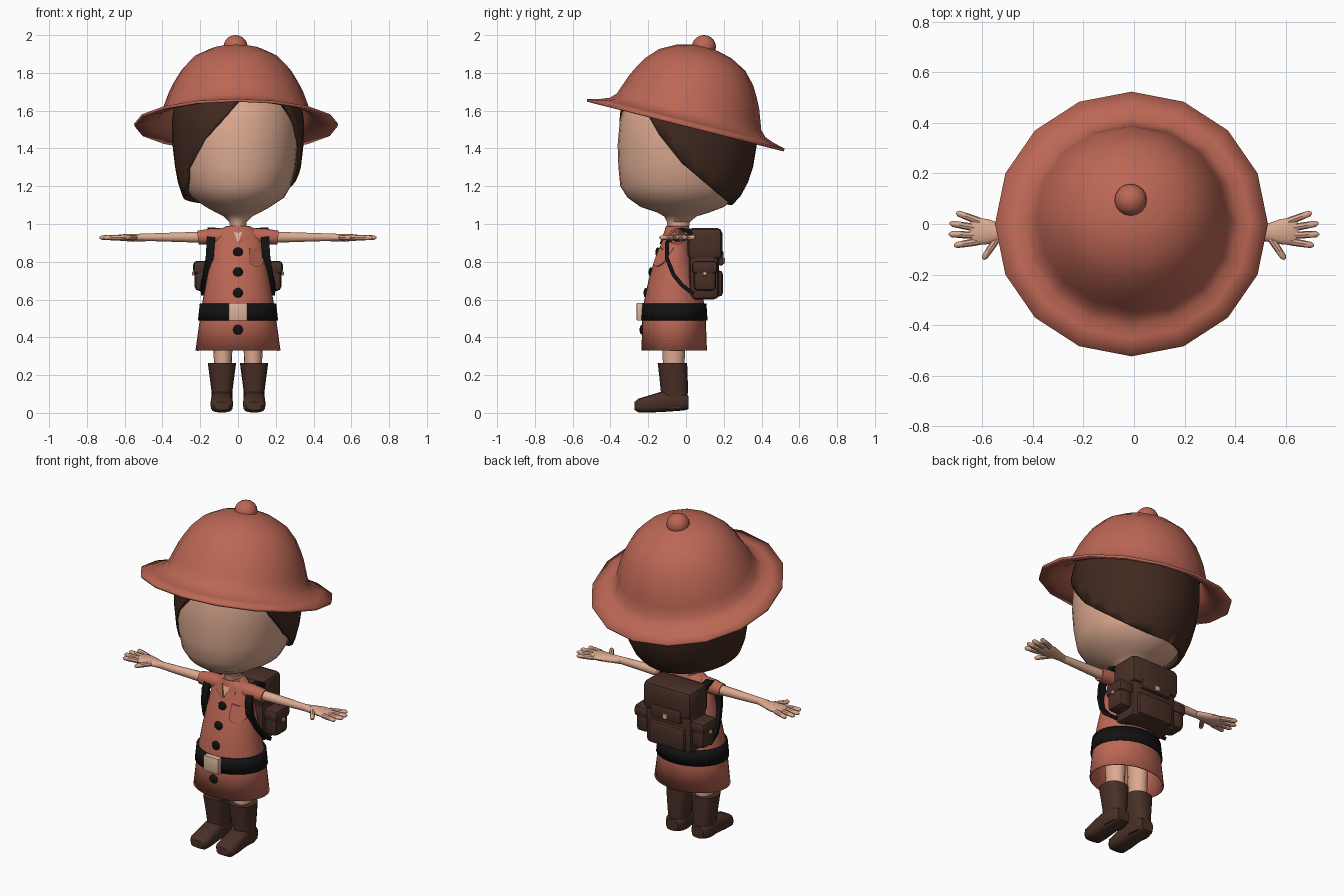
import bpy, bmesh, math
from mathutils import Vector as V

if "Cube" in bpy.data.objects:
    bpy.data.objects.remove(bpy.data.objects["Cube"])


def material(name, rgb):
    m = bpy.data.materials.new(name)
    m.use_nodes = True
    m.diffuse_color = (*rgb, 1)
    bsdf = m.node_tree.nodes["Principled BSDF"]
    bsdf.inputs["Base Color"].default_value = (*rgb, 1)
    bsdf.inputs["Roughness"].default_value = 0.8
    return m


CLOTH = material("terracotta cloth", (0.50, 0.135, 0.09))
SKIN = material("skin", (0.72, 0.40, 0.28))
HAIR = material("dark hair", (0.052, 0.022, 0.014))
LEATHER = material("brown leather", (0.066, 0.029, 0.020))
BLACK = material("black strap", (0.006, 0.006, 0.006))
BUCKLE = material("tan buckle", (0.72, 0.45, 0.32))
X, Y, Z = V((1, 0, 0)), V((0, 1, 0)), V((0, 0, 1))


def finish(name, bm, mat, shell=0, angle=40):
    bmesh.ops.recalc_face_normals(bm, faces=bm.faces)
    mesh = bpy.data.meshes.new(name)
    bm.to_mesh(mesh)
    bm.free()
    mesh.materials.append(mat)
    ob = bpy.data.objects.new(name, mesh)
    bpy.context.collection.objects.link(ob)
    bpy.ops.object.select_all(action='DESELECT')
    ob.select_set(True)
    bpy.context.view_layer.objects.active = ob
    bpy.ops.object.shade_smooth_by_angle(angle=math.radians(angle))
    if shell:
        mod = ob.modifiers.new("thickness", 'SOLIDIFY')
        mod.thickness, mod.offset = shell, -1
    return ob


def skin_rings(rings, n=16, power=1, caps=(True, True)):
    """Join rings, each given as centre and two half-axes, into a surface."""
    bm = bmesh.new()
    phase = math.pi / 4 if n == 4 else 0
    def bend(t):
        return math.copysign(abs(t) ** power, t)
    loops = []
    for c, u, v in rings:
        angles = [phase + math.tau * i / n for i in range(n)]
        loops.append([bm.verts.new(c + u * bend(math.cos(a)) + v * bend(math.sin(a))) for a in angles])
    for a, b in zip(loops, loops[1:]):
        for i in range(n):
            j = (i + 1) % n
            bm.faces.new((a[i], a[j], b[j], b[i]))
    for loop, cap in zip((loops[0], loops[-1]), caps):
        if cap:
            bm.faces.new(loop)
    return bm


def upright(table, x=0):
    return [(V((x, cy, z)), X * rx, Y * ry) for z, cy, rx, ry in table]


def tube(name, points, radii, mat, n=10):
    pts = [V(p) for p in points]
    rings = []
    for i, p in enumerate(pts):
        d = (pts[min(i + 1, len(pts) - 1)] - pts[max(i - 1, 0)]).normalized()
        side = d.cross(Z).normalized()
        rings.append((p, side * radii[i], side.cross(d) * radii[i]))
    return finish(name, skin_rings(rings, n), mat)


def box(name, centre, size, mat, bevel=0.02):
    bm = bmesh.new()
    bmesh.ops.create_cube(bm, size=1)
    bmesh.ops.scale(bm, vec=size, verts=bm.verts)
    bmesh.ops.bevel(bm, geom=bm.edges[:], offset=bevel, segments=2, profile=0.5, affect='EDGES')
    bmesh.ops.translate(bm, vec=centre, verts=bm.verts)
    return finish(name, bm, mat)


def ball(name, centre, size, mat):
    bm = bmesh.new()
    bmesh.ops.create_uvsphere(bm, u_segments=16, v_segments=10, radius=1)
    bmesh.ops.scale(bm, vec=size, verts=bm.verts)
    bmesh.ops.translate(bm, vec=centre, verts=bm.verts)
    return finish(name, bm, mat)


# Head with neck: z, centre y, half width, half depth
head = [(.94, -.045, .045, .055), (1.01, -.04, .045, .06), (1.04, -.03, .075, .085),
        (1.06, -.015, .115, .135), (1.09, -.02, .17, .22), (1.14, -.025, .245, .285),
        (1.2, -.03, .28, .318), (1.3, -.03, .303, .328), (1.42, -.03, .315, .332),
        (1.55, -.025, .315, .325), (1.65, -.01, .295, .31), (1.75, 0, .24, .25), (1.84, .04, .1, .1)]
finish("head", skin_rings(upright(head), 32), SKIN)

# Hair cap, trimmed along a swept fringe and a slanted side
hair = [(1.05, -.03, .21, .22), (1.1, -.03, .27, .275), (1.15, -.02, .295, .31),
        (1.22, -.01, .318, .338), (1.3, 0, .333, .355), (1.42, .005, .347, .37),
        (1.54, .005, .35, .372), (1.65, .01, .335, .345), (1.75, .02, .27, .28), (1.85, .05, .13, .13)]
bm = skin_rings(upright(hair), 40, caps=(False, True))


def above(axis, a, b):
    """Cutting plane through a slanted line, normal facing up."""
    run, rise = b[0] - a[0], b[1] - a[1]
    return axis * a[0] + Z * a[1], (Z * run - axis * rise).normalized()


fringe = [above(X, (-.175, 1.45), (0, 1.645)), above(X, (-.265, 1.29), (-.175, 1.45)),
          above(X, (-.28, 1.17), (-.265, 1.29))]
side_cut = [above(Y, (-.02, 1.32), (.24, 1.1)), above(Y, (-.14, 1.47), (-.02, 1.32)),
            above(Y, (-.22, 1.61), (-.14, 1.47))]
bottom = above(Y, (-.2, 1.16), (.24, 1.1))
for co, no in fringe + side_cut + [bottom]:
    bmesh.ops.bisect_plane(bm, geom=bm.verts[:] + bm.edges[:] + bm.faces[:], plane_co=co, plane_no=no)


def is_above(p, plane):
    return (p - plane[0]).dot(plane[1]) > 0


def bare(p):
    if not is_above(p, bottom):
        return True
    if p.x < 0 and p.y > 0:
        return False
    return not any(is_above(p, f) for f in fringe) and not all(is_above(p, s) for s in side_cut)


bmesh.ops.delete(bm, geom=[f for f in bm.faces if bare(f.calc_center_median())], context='FACES')
finish("hair", bm, HAIR, shell=.02)

# Sun hat, tipped back, with a top knob
profile = [(.54, 0), (.47, .018), (.425, .035), (.395, .065), (.375, .12), (.355, .175), (.33, .225),
           (.295, .285), (.235, .35), (.15, .395), (.07, .415), (.02, .42)]
hat = finish("hat", skin_rings([(Z * h, X * r, Y * r) for r, h in profile], 16, caps=(False, True)),
             CLOTH, shell=.015, angle=50)
hat.location = (-.01, 0, 1.53)
hat.rotation_euler.x = math.radians(-14.2)
ball("hat_knob", (-.013, .095, 1.938), (.064, .064, .062), CLOTH)

# Dress
DRESS = [(.33, -.062, .225, .173), (.49, -.064, .203, .169), (.58, -.064, .19, .16),
         (.7, -.064, .168, .135), (.8, -.062, .15, .108), (.9, -.052, .132, .078),
         (.95, -.047, .115, .068), (.975, -.046, .09, .065), (.99, -.045, .06, .06)]
finish("dress", skin_rings(upright(DRESS), 32, caps=(False, True)), CLOTH, shell=.008)


def dress_front(x, z):
    for a, b in zip(DRESS, DRESS[1:]):
        if z <= b[0]:
            t = (z - a[0]) / (b[0] - a[0])
            cy, rx, ry = (p + (q - p) * t for p, q in zip(a[1:], b[1:]))
            return cy - ry * math.sqrt(max(0, 1 - (x / rx) ** 2))
    return DRESS[-1][1] - DRESS[-1][3]


def plate(name, outline, lift, mat):
    """Thin patch following the front of the dress."""
    bm = bmesh.new()
    face = bm.faces.new([bm.verts.new((x, dress_front(x, z) + .004, z)) for x, z in outline])
    raised = bmesh.ops.extrude_face_region(bm, geom=[face])["geom"]
    bmesh.ops.translate(bm, vec=(0, -lift - .004, 0), verts=[g for g in raised if isinstance(g, bmesh.types.BMVert)])
    finish(name, bm, mat)


plate("neck_opening", [(-.035, .985), (.035, .985), (0, .9)], .004, SKIN)
for s, tag in ((1, "left"), (-1, "right")):
    plate(tag + "_collar", [(s * .004, .895), (s * .032, .99), (s * .062, .988), (s * .06, .925)], .008, CLOTH)
curve = [(.097 + .04 * math.cos(a), .81 - .035 * math.sin(a)) for a in [math.pi * i / 8 for i in range(9)]]
plate("chest_pocket", [(.057, .875), (.097, .865), (.137, .875)] + curve, .009, CLOTH)
for i, z in enumerate((.85, .745, .635, .44)):
    ball(f"button_{i + 1}", (0, dress_front(0, z), z), (.026, .012, .026), BLACK)

# Belt and its clasp
belt = [(.49, -.064, .212, .178), (.58, -.064, .202, .172)]
finish("belt", skin_rings(upright(belt), 32, caps=(False, False)), BLACK, shell=.015)
box("belt_buckle", (0, -.243, .535), (.1, .036, .094), BUCKLE, .004)

# Paired limbs, boots, straps and pack pockets
for s, tag in ((1, "left"), (-1, "right")):
    tube(tag + "_sleeve", [(s * .07, -.05, .935), (s * .15, -.048, .933), (s * .212, -.047, .928)],
         (.045, .043, .037), CLOTH, 14)
    tube(tag + "_arm", [(s * x, -.045, .93) for x in (.1, .25, .4, .52)], (.03, .028, .023, .019), SKIN, 14)
    palm = [(.47, -.042, .02, .019), (.53, -.034, .036, .02), (.58, -.03, .05, .02),
            (.63, -.03, .054, .016), (.648, -.03, .047, .008)]
    finish(tag + "_palm", skin_rings([(V((s * x, cy, .928)), Y * ry, Z * rz) for x, cy, ry, rz in palm]), SKIN)
    digits = {"index": (.62, -.07, .712, -.085), "middle": (.62, -.045, .733, -.04),
              "ring": (.62, -.016, .73, .003), "little": (.61, .01, .703, .045), "thumb": (.54, -.055, .597, -.14)}
    for finger, (x0, y0, x1, y1) in digits.items():
        a, b = V((s * x0, y0, .928)), V((s * x1, y1, .928))
        tube(f"{tag}_{finger}_finger", [a, a.lerp(b, .5), a.lerp(b, .9), b], (.015, .014, .012, .004), SKIN, 8)

    leg = [(.2, -.065, .045, .055), (.33, -.065, .05, .06), (.55, -.06, .06, .065)]
    finish(tag + "_leg", skin_rings(upright(leg, s * .08)), SKIN)
    shaft = [(.02, -.06, .054, .066), (.12, -.062, .056, .072), (.19, -.066, .065, .075), (.265, -.072, .075, .078)]
    finish(tag + "_boot_shaft", skin_rings(upright(shaft, s * .085), 16, .8), LEATHER)
    foot = [(.012, .055, .04, .035), (-.01, .058, .055, .045), (-.12, .06, .057, .055), (-.19, .048, .06, .046),
            (-.25, .039, .058, .037), (-.272, .037, .04, .022)]
    finish(tag + "_boot_foot", skin_rings([(V((s * .086, y, z)), X * rx, Z * rz) for y, z, rx, rz in foot], 16, .65),
           LEATHER, angle=50)

    path = [(.14, .05, .92), (.14, .02, .96), (.14, -.02, .972), (.14, -.065, .955), (.145, -.1, .9),
            (.15, -.102, .82), (.165, -.065, .73), (.178, -.02, .675), (.175, .04, .63)]
    pts = [V((s * x, y, z)) for x, y, z in path]
    rings = []
    for i, p in enumerate(pts):
        d = (pts[min(i + 1, len(pts) - 1)] - pts[max(i - 1, 0)]).normalized()
        rings.append((p, X * .03, d.cross(X).normalized() * .015))
    finish(tag + "_strap", skin_rings(rings, 4), BLACK)

    box(tag + "_pack_pocket", (s * .185, .1, .715), (.09, .12, .14), LEATHER, .025)
    box(tag + "_pocket_flap", (s * .187, .1, .77), (.1, .135, .07), LEATHER, .02)
    box(tag + "_pocket_clasp", (s * .237, .1, .738), (.012, .02, .02), BUCKLE, .003)

# Backpack
box("backpack", (0, .095, .755), (.31, .16, .31), LEATHER, .03)
box("pack_back_pocket", (0, .165, .685), (.24, .06, .14), LEATHER, .02)
box("pack_flap", (0, .1, .895), (.325, .185, .17), LEATHER, .03)
box("pack_flap_tongue", (0, .185, .82), (.2, .025, .08), LEATHER, .01)
box("pack_clasp", (0, .2, .805), (.03, .012, .03), BUCKLE, .003)
